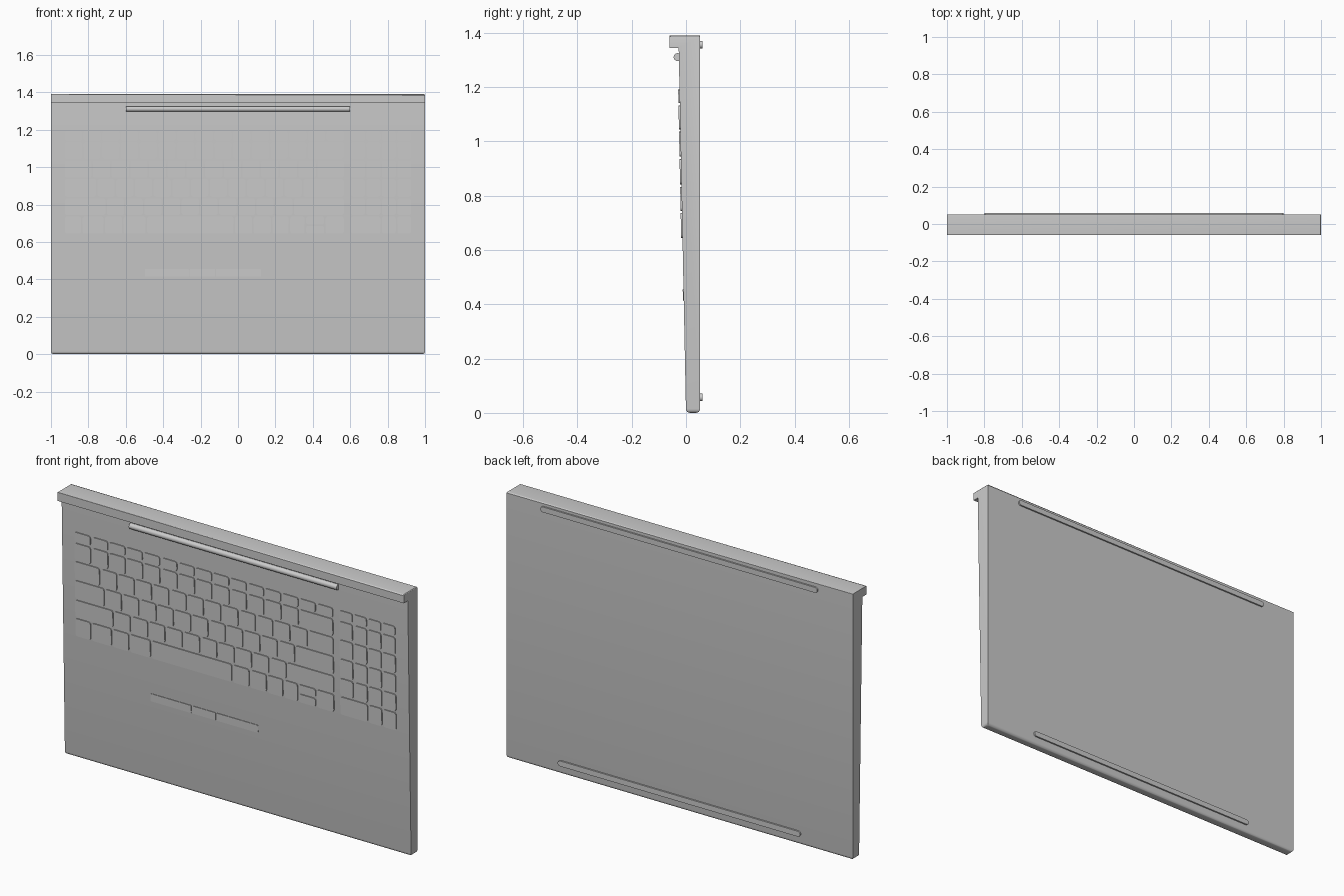
import bpy, bmesh, math

cube = bpy.data.objects.get("Cube")
if cube:
    bpy.data.objects.remove(cube, do_unlink=True)

grey = bpy.data.materials.new("plain_grey")
grey.use_nodes = True
colour = (0.6, 0.6, 0.6, 1)
grey.diffuse_color = colour
grey.node_tree.nodes["Principled BSDF"].inputs["Base Color"].default_value = colour

BACK = 0.052
LIP_Z, TOP_Z = 1.345, 1.39


def deck_y(z):
    """Front surface of the wedge-shaped base at height z."""
    return -0.027 * z / LIP_Z


def finish(name, bm, angle=30):
    bmesh.ops.recalc_face_normals(bm, faces=bm.faces)
    mesh = bpy.data.meshes.new(name)
    bm.to_mesh(mesh)
    bm.free()
    mesh.materials.append(grey)
    obj = bpy.data.objects.new(name, mesh)
    bpy.context.collection.objects.link(obj)
    bpy.ops.object.select_all(action='DESELECT')
    obj.select_set(True)
    bpy.context.view_layer.objects.active = obj
    bpy.ops.object.shade_smooth_by_angle(angle=math.radians(angle))
    return obj


def prism(bm, outline, near, far):
    """Join an x-z outline placed at two depths given as functions of z."""
    rings = [[bm.verts.new((x, depth(z), z)) for x, z in outline]
             for depth in (near, far)]
    bm.faces.new(rings[0])
    bm.faces.new(reversed(rings[1]))
    for i in range(len(outline)):
        j = (i + 1) % len(outline)
        bm.faces.new((rings[0][j], rings[0][i], rings[1][i], rings[1][j]))


def rounded_rect(x0, x1, z0, z1, r, steps=3):
    points = []
    corners = ((x1 - r, z1 - r), (x0 + r, z1 - r), (x0 + r, z0 + r), (x1 - r, z0 + r))
    for quarter, (cx, cz) in enumerate(corners):
        for s in range(steps + 1):
            a = (quarter + s / steps) * math.pi / 2
            points.append((cx + r * math.cos(a), cz + r * math.sin(a)))
    return points


def raised_pad(bm, x0, x1, z0, z1, height=0.005, gap=0.004, r=0.012):
    outline = rounded_rect(x0 + gap, x1 - gap, z0 + gap, z1 - gap, r)
    prism(bm, outline, lambda z: deck_y(z) - height, lambda z: deck_y(z) + 0.004)


# Wedge-shaped base with the overhanging rear lip
bm = bmesh.new()
profile = [(0, 0), (BACK, 0), (BACK, TOP_Z), (-0.06, TOP_Z),
           (-0.06, LIP_Z), (deck_y(LIP_Z), LIP_Z)]
ends = [[bm.verts.new((x, y, z)) for y, z in profile] for x in (-1, 1)]
bm.faces.new(ends[0])
bm.faces.new(ends[1])
for i in range(len(profile)):
    j = (i + 1) % len(profile)
    bm.faces.new((ends[0][i], ends[0][j], ends[1][j], ends[1][i]))
bottom = [e for e in bm.edges if all(v.co.z < 0.001 for v in e.verts)]
bmesh.ops.bevel(bm, geom=bottom, offset=0.015, segments=4, profile=0.5, affect='EDGES')
top = [e for e in bm.edges if all(v.co.z > TOP_Z - 0.001 for v in e.verts)]
bmesh.ops.bevel(bm, geom=top, offset=0.006, segments=3, profile=0.5, affect='EDGES')
finish("base_body", bm)

# Hinge barrel in front of the lip
bm = bmesh.new()
bmesh.ops.create_cone(bm, cap_ends=True, segments=24, radius1=0.0145, radius2=0.0145, depth=1.2)
for v in bm.verts:
    v.co = (v.co.z, v.co.x - 0.031, v.co.y + 1.311)
finish("hinge_barrel", bm)

# Main keys: each row lists key widths in units of one key
LEFT, UNIT = -0.93, 0.1
row_z = [1.195, 1.137, 1.04, 0.94, 0.837, 0.74, 0.64]
rows = [
    [1] * 15,
    [1] * 13 + [2],
    [1.5] + [1] * 12 + [1.5],
    [1.75] + [1] * 11 + [2.25],
    [2.25] + [1] * 10 + [2.75],
    [0.95, 1.2, 1, 1.25, 4.7, 1, 1, 0.95, 0.85],
]
bm = bmesh.new()
for row, widths in enumerate(rows):
    x = LEFT
    for width in widths:
        raised_pad(bm, x, x + width * UNIT, row_z[row + 1], row_z[row])
        x += width * UNIT

# Arrow keys: the middle pair is half height
mid = (row_z[5] + row_z[6]) / 2
raised_pad(bm, 0.36, 0.465, mid, row_z[5])
raised_pad(bm, 0.36, 0.465, row_z[6], mid)
raised_pad(bm, 0.465, 0.57, row_z[6], row_z[5])
finish("main_keys", bm)

# Number pad with a double-width key at the bottom left
bm = bmesh.new()
PAD, STEP = 0.6, 0.0825
for row in range(6):
    for col in range(4):
        wide = row == 5 and col == 0
        if row == 5 and col == 1:
            continue
        x = PAD + col * STEP
        raised_pad(bm, x, x + STEP * (2 if wide else 1), row_z[row + 1], row_z[row])
finish("number_pad_keys", bm)

# Three pointer buttons
bm = bmesh.new()
for x0, x1 in ((-0.5, -0.26), (-0.26, -0.12), (-0.12, 0.125)):
    raised_pad(bm, x0, x1, 0.413, 0.457, height=0.003, gap=0.002, r=0.004)
finish("pointer_buttons", bm)

# Long rubber feet on the underside
for name, half, z in (("rear_foot", 0.8, 1.357), ("front_foot", 0.7, 0.057)):
    bm = bmesh.new()
    prism(bm, rounded_rect(-half, half, z - 0.014, z + 0.014, 0.0139, 6),
          lambda z: BACK - 0.004, lambda z: 0.06)
    finish(name, bm)
